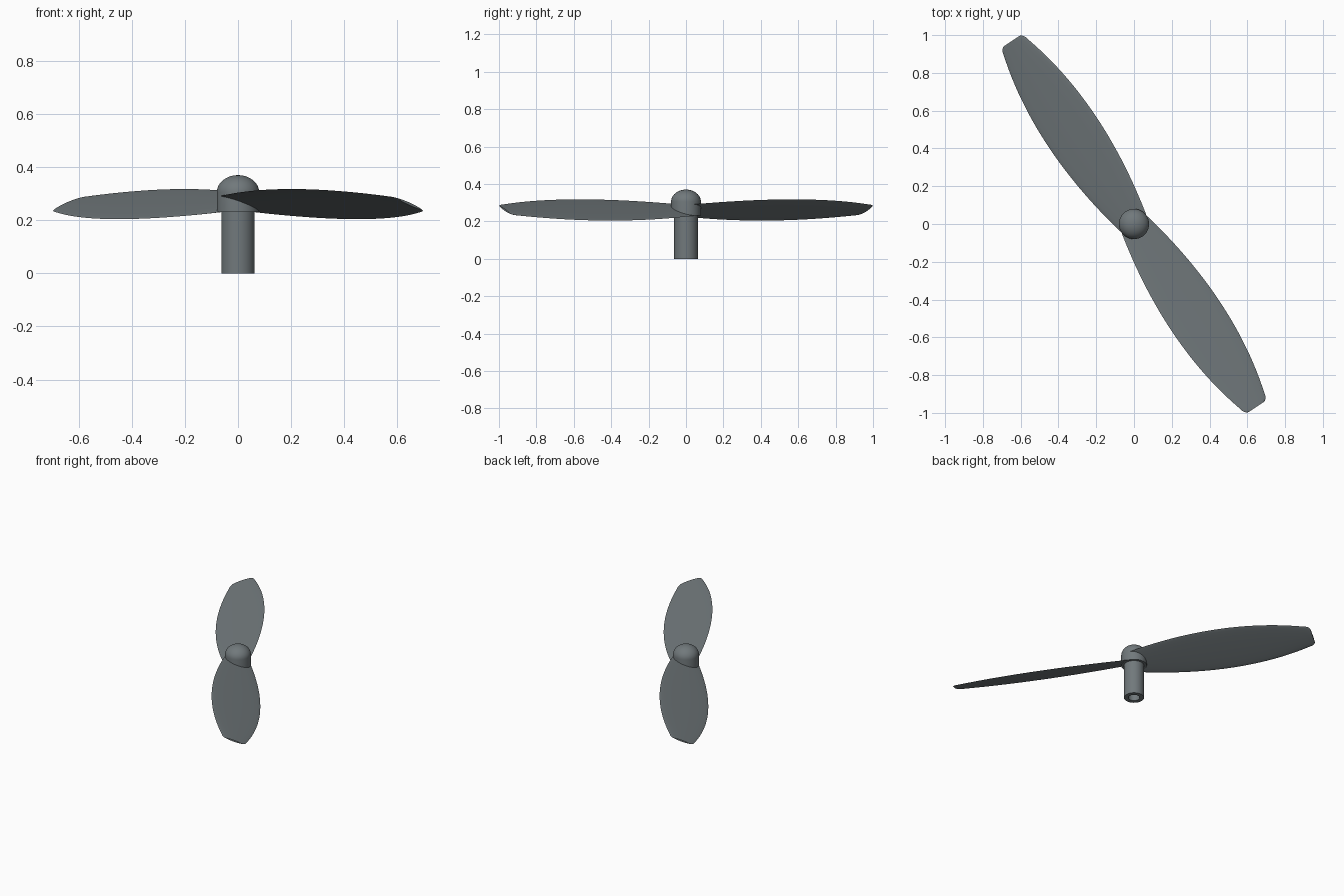
import bpy, bmesh, math
from mathutils import Vector
from mathutils.geometry import interpolate_bezier

if "Cube" in bpy.data.objects:
    bpy.data.objects.remove(bpy.data.objects["Cube"])

# Dark slate grey for every part
slate = bpy.data.materials.new("slate_grey")
slate.diffuse_color = (0.165, 0.19, 0.2, 1)
slate.use_nodes = True
slate.node_tree.nodes["Principled BSDF"].inputs["Base Color"].default_value = slate.diffuse_color


def make_object(name, bm, angle=35):
    bmesh.ops.remove_doubles(bm, verts=bm.verts, dist=1e-5)
    bmesh.ops.recalc_face_normals(bm, faces=bm.faces)
    mesh = bpy.data.meshes.new(name)
    bm.to_mesh(mesh)
    bm.free()
    mesh.materials.append(slate)
    ob = bpy.data.objects.new(name, mesh)
    bpy.context.collection.objects.link(ob)
    bpy.ops.object.select_all(action='DESELECT')
    ob.select_set(True)
    bpy.context.view_layer.objects.active = ob
    bpy.ops.object.shade_smooth_by_angle(angle=math.radians(angle))
    return ob


def lathe(name, profile):
    bm = bmesh.new()
    vs = [bm.verts.new((r, 0, z)) for r, z in profile]
    edges = [bm.edges.new(p) for p in zip(vs, vs[1:])]
    bmesh.ops.spin(bm, geom=vs + edges, cent=(0, 0, 0), axis=(0, 0, 1),
                   angle=math.tau, steps=48)
    return make_object(name, bm)


# Hub: hollow shaft, wider collar and domed cap in one profile
dome = [(0.08 * math.cos(a), 0.305 + 0.065 * math.sin(a))
        for a in (i * math.pi / 24 for i in range(12))]
lathe("hub_and_shaft", [(0, 0.2), (0.036, 0.2), (0.036, 0), (0.063, 0),
                        (0.063, 0.232), (0.08, 0.232)] + dome + [(0, 0.37)])

# Blade outline: radius along the blade, half width
outline = [(p.x, p.y) for p in interpolate_bezier(
    Vector((0, 0.08)), Vector((0.35, 0.16)), Vector((0.75, 0.185)),
    Vector((1.125, 0.077)), 28)]
outline += [(1.142, 0.073), (1.153, 0.067), (1.162, 0.058), (1.165, 0.048)]
TILT, MID_Z, THICK, COLS = 0.38, 0.261, 0.010, 12


def blade(name, direction):
    d = Vector((math.cos(direction), math.sin(direction), 0))
    w = Vector((d.y, -d.x, 0))      # towards the raised edge
    bm = bmesh.new()
    rows = []
    for r, half in outline:
        ring = []
        for k in range(2 * COLS):   # thin lens cross-section
            a = math.pi * k / COLS
            t = half * math.cos(a)
            z = MID_Z + TILT * t + 0.5 * THICK * math.sin(a)
            ring.append(bm.verts.new(d * r + w * t + Vector((0, 0, z))))
        rows.append(ring)
    n = 2 * COLS
    for a, b in zip(rows, rows[1:]):
        for k in range(n):
            bm.faces.new((a[k], a[(k + 1) % n], b[(k + 1) % n], b[k]))
    bm.faces.new(rows[0])
    bm.faces.new(rows[-1])
    return make_object(name, bm)


# Two opposite blades
angle = math.atan2(-0.83, 0.555)
blade("blade_front", angle)
blade("blade_back", angle + math.pi)
